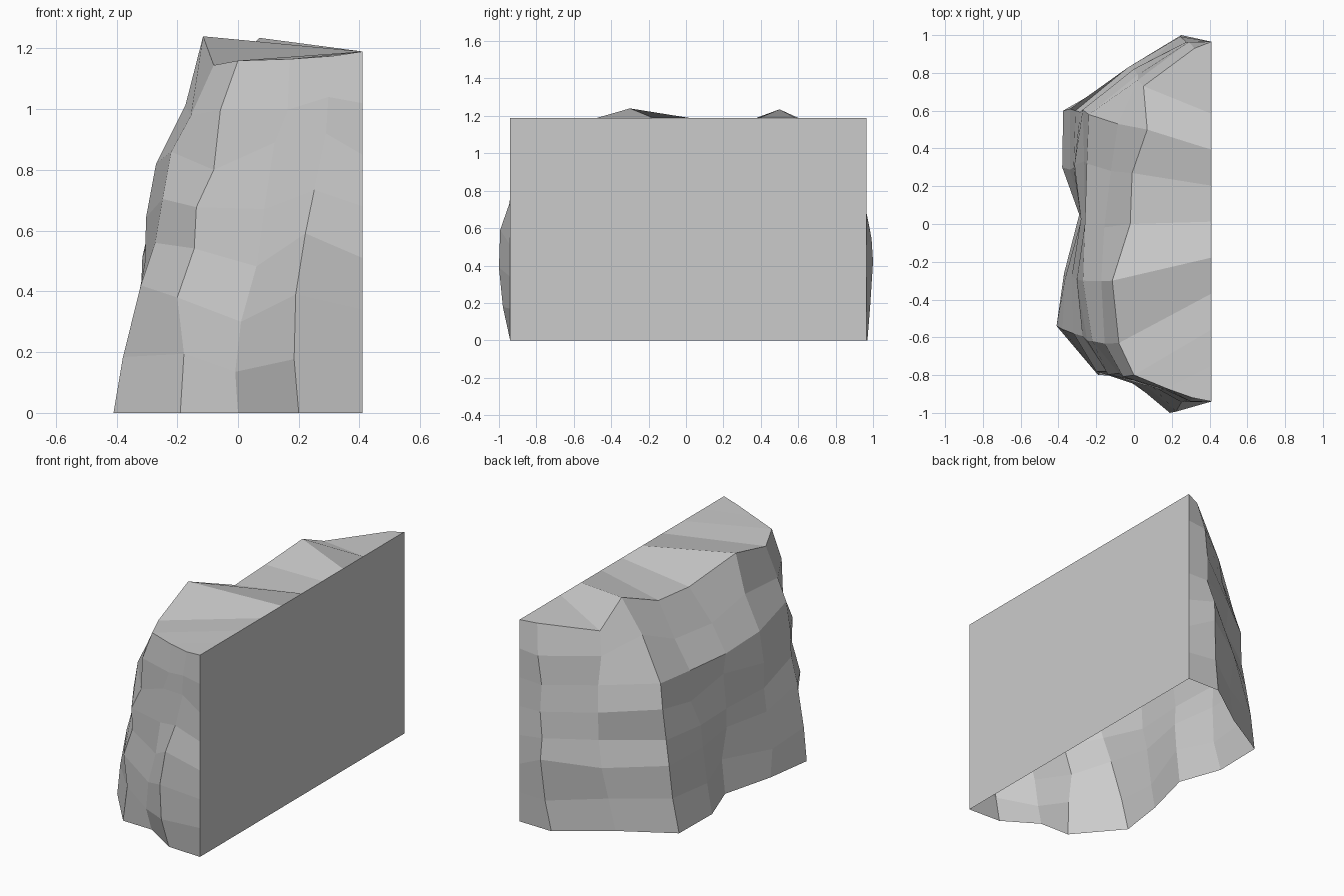
import bpy, bmesh, random
from mathutils import Vector

if "Cube" in bpy.data.objects:
    bpy.data.objects.remove(bpy.data.objects["Cube"])

random.seed(4)
XW, Y0, Y1, H = 0.41, -0.94, 0.965, 1.19   # flat back wall

# Contour rings of the rock from front end to rear end (wall ends added below)
BASE = [(.2, -.93, 0), (0, -.805, 0), (-.19, -.8, 0), (-.41, -.54, 0), (-.37, -.26, 0),
        (-.29, .05, 0), (-.38, .3, 0), (-.375, .6, 0), (-.08, .77, 0), (.2, .97, 0)]
LOW = [(.19, -1, .39), (.01, -.85, .3), (-.2, -.78, .38), (-.32, -.58, .42), (-.33, -.28, .37),
       (-.28, .02, .38), (-.32, .3, .38), (-.31, .6, .38), (-.03, .83, .38), (.25, 1, .42)]
HIGH = [(.29, -.93, .92), (.12, -.87, .89), (-.08, -.79, .8), (-.22, -.62, .86), (-.27, -.3, .82),
        (-.26, 0, .8), (-.25, .32, .82), (-.24, .58, .84), (.02, .79, .84), (.27, .96, .84)]
RIM = [(.31, -.92, 1.175), (.17, -.87, 1.165), (0, -.8, 1.16), (-.08, -.63, 1.145), (-.115, -.3, 1.24),
       (-.02, 0, 1.13), (-.01, .27, 1.15), (.07, .5, 1.235), (.05, .73, 1.13), (.32, .93, 1.18)]


def between(a, b, t):
    """Ring between two contours, roughened a little."""
    r = lambda s: random.uniform(-s, s)
    return [Vector(p).lerp(Vector(q), t) + Vector((r(.02), r(.02), r(.03))) for p, q in zip(a, b)]


rows = [BASE, between(BASE, LOW, .47), LOW, between(LOW, HIGH, .33), between(LOW, HIGH, .67),
        HIGH, between(HIGH, RIM, .5), RIM]

bm = bmesh.new()
grid = []
for i, ring in enumerate(rows):
    z = H * i / 7
    grid.append([bm.verts.new(p) for p in [(XW, Y0, z), *ring, (XW, Y1, z)]])

# Rough rock face
for a, b in zip(grid, grid[1:]):
    for k in range(11):
        bm.faces.new((a[k], a[k + 1], b[k + 1], b[k]))

# Top strips running from the rim to the wall edge
rim = grid[-1]
edge = [bm.verts.new((XW, Y0 + (Y1 - Y0) * k / 10, H)) for k in range(1, 10)]
edge = [rim[0], rim[0], *edge, rim[11]]
for k in range(11):
    loop = list(dict.fromkeys((rim[k], rim[k + 1], edge[k + 1], edge[k])))
    if len(loop) > 2:
        bm.faces.new(loop)

# Flat wall (underside stays open)
bm.faces.new([r[0] for r in grid] + edge[2:11] + [r[11] for r in reversed(grid)])

bmesh.ops.recalc_face_normals(bm, faces=bm.faces)
mesh = bpy.data.meshes.new("cliff_rock")
bm.to_mesh(mesh)
bm.free()
bpy.context.collection.objects.link(bpy.data.objects.new("cliff_rock", mesh))
